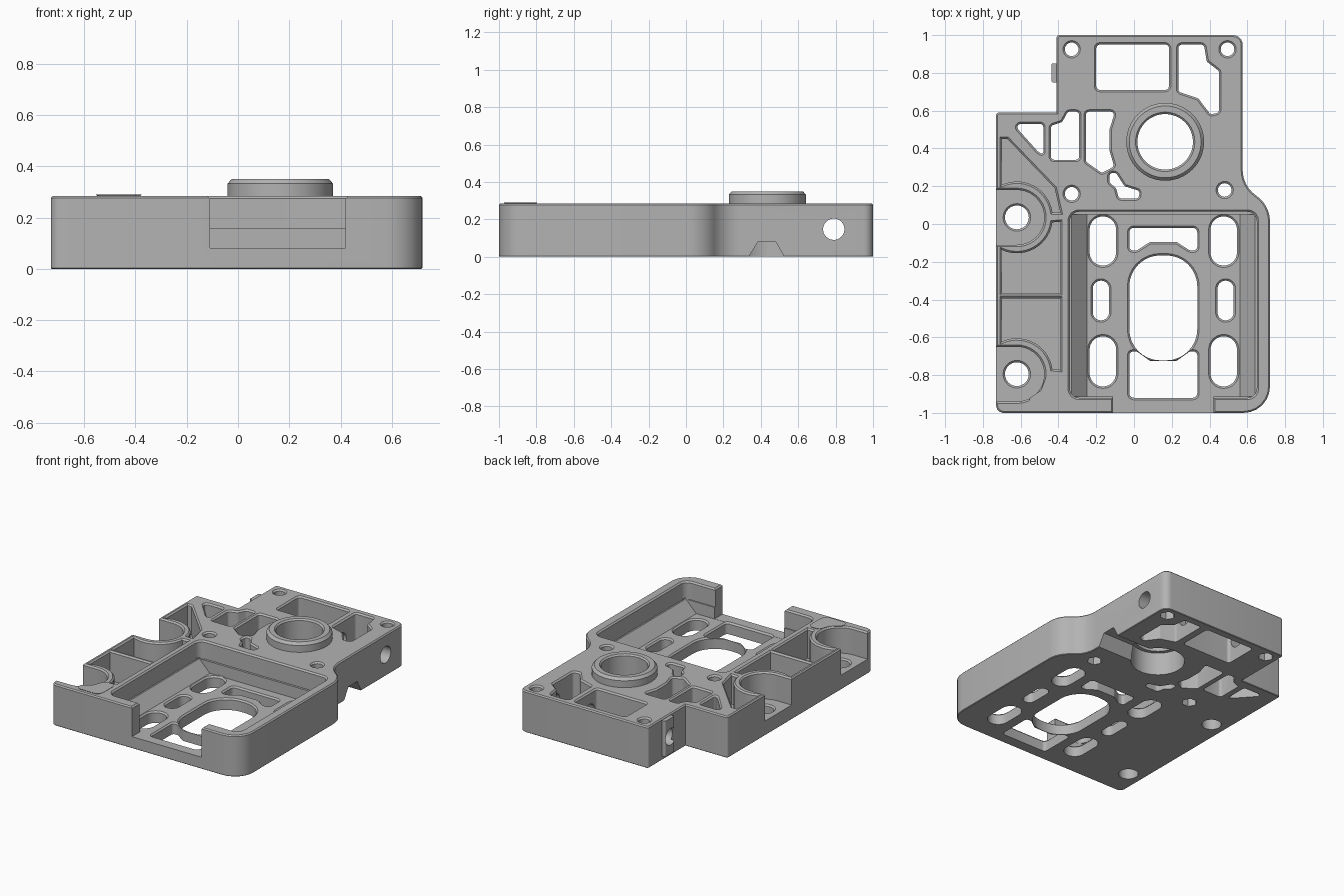
import bpy, bmesh, math
from mathutils import Vector, Matrix

if "Cube" in bpy.data.objects:
    bpy.data.objects.remove(bpy.data.objects["Cube"], do_unlink=True)

TOP, FLOOR = 0.285, 0.08
ALONG_X = Matrix(((0, 0, 1, 0), (1, 0, 0, 0), (0, 1, 0, 0), (0, 0, 0, 1)))
ALONG_Y = Matrix(((1, 0, 0, 0), (0, 0, -1, 0), (0, 1, 0, 0), (0, 0, 0, 1)))

metal = bpy.data.materials.new("machined_grey")
metal.use_nodes = True
grey = (0.45, 0.45, 0.45, 1)
metal.diffuse_color = grey
metal.node_tree.nodes["Principled BSDF"].inputs["Base Color"].default_value = grey


def rounded(points, radius, steps=6):
    """Fillet polygon corners; a third value overrides the radius."""
    out, n = [], len(points)
    for i, p in enumerate(points):
        r = p[2] if len(p) > 2 else radius
        c = Vector(p[:2])
        a, b = Vector(points[i - 1][:2]) - c, Vector(points[(i + 1) % n][:2]) - c
        half = a.angle(b) / 2
        if r <= 0 or half > 1.5:
            out.append(c)
            continue
        t = min(r / math.tan(half), 0.495 * a.length, 0.495 * b.length)
        r = t * math.tan(half)
        u, v = a.normalized(), b.normalized()
        mid = c + (u + v).normalized() * (r / math.sin(half))
        s, e = c + u * t - mid, c + v * t - mid
        start = math.atan2(s.y, s.x)
        sweep = math.atan2(s.x * e.y - s.y * e.x, s.dot(e))
        for k in range(steps + 1):
            ang = start + sweep * k / steps
            out.append(mid + Vector((math.cos(ang), math.sin(ang))) * r)
    return out


def arc(cx, cy, r, start, end, n=14):
    angles = [math.radians(start + (end - start) * k / n) for k in range(n + 1)]
    return [(cx + r * math.cos(a), cy + r * math.sin(a)) for a in angles]


def circle(cx, cy, r, n=48):
    return arc(cx, cy, r, 0, 360, n)[:-1]


def rect(x0, x1, y0, y1, r):
    return rounded([(x0, y0), (x1, y0), (x1, y1), (x0, y1)], r, 8)


def grow(points, d):
    """Offset an anticlockwise outline outwards by d."""
    out, n = [], len(points)
    for i, p in enumerate(points):
        a, b = (p - points[i - 1]).normalized(), (points[(i + 1) % n] - p).normalized()
        na, nb = Vector((a.y, -a.x)), Vector((b.y, -b.x))
        out.append(p + (na + nb) * (d / max(0.4, 1 + na.dot(nb))))
    return out


def prism(name, outline, layers, matrix=None):
    """Stack an outline through (height, offset) layers into a solid."""
    pts = [Vector(p) for p in outline]
    area = sum(pts[i - 1].x * p.y - p.x * pts[i - 1].y for i, p in enumerate(pts))
    if area < 0:
        pts.reverse()
    bm, n = bmesh.new(), len(pts)
    rings = [[bm.verts.new((p.x, p.y, z)) for p in grow(pts, d)] for z, d in layers]
    for low, high in zip(rings, rings[1:]):
        for i in range(n):
            j = (i + 1) % n
            bm.faces.new((low[i], low[j], high[j], high[i]))
    bm.faces.new(rings[0][::-1])
    bm.faces.new(rings[-1])
    if matrix:
        bm.transform(matrix)
    mesh = bpy.data.meshes.new(name)
    bm.to_mesh(mesh)
    bm.free()
    mesh.materials.append(metal)
    obj = bpy.data.objects.new(name, mesh)
    bpy.context.scene.collection.objects.link(obj)
    return obj


def volume(mesh):
    bm = bmesh.new()
    bm.from_mesh(mesh)
    result = bm.calc_volume()
    bm.free()
    return result


def combine(tool, operation="DIFFERENCE"):
    """Bake a boolean, taking the first solver whose volume change is sound."""
    before, limit = volume(body.data), 1.02 * volume(tool.data)
    mod = body.modifiers.new("combine", "BOOLEAN")
    mod.operation, mod.object = operation, tool
    baked = None
    for solver in ("EXACT", "MANIFOLD", "FLOAT"):
        mod.solver = solver
        bpy.context.view_layer.update()
        graph = bpy.context.evaluated_depsgraph_get()
        mesh = bpy.data.meshes.new_from_object(body.evaluated_get(graph))
        change = volume(mesh) - before
        if operation == "DIFFERENCE":
            change = -change
        if 0 < change < limit:
            baked = mesh
            break
        bpy.data.meshes.remove(mesh)
    body.modifiers.remove(mod)
    if baked:
        body.data = baked
    bpy.data.objects.remove(tool, do_unlink=True)


def cut(outline, bottom=-0.1, top=TOP):
    """Cut straight down from a surface, with a small chamfer at its rim."""
    combine(prism("cutter", outline, [(bottom, 0), (top - 0.01, 0), (top + 0.005, 0.015)]))


# Main plate
outline = rounded([(-0.73, -1, 0.04), (0.72, -1, 0.14), (0.72, 0.10, 0.2), (0.575, 0.2, 0.2),
                   (0.575, 1, 0.05), (-0.41, 1, 0.015), (-0.41, 0.59, 0), (-0.73, 0.59, 0.015)], 0)
body = prism("gearbox_plate", outline, [(0, -0.004), (0.004, 0), (TOP - 0.008, 0), (TOP, -0.008)])

# Raised bearing boss and side key
BX, BY = 0.165, 0.435
combine(prism("boss", circle(BX, BY, 0.206, 64), [(0.2, 0), (0.332, 0), (0.35, -0.016)]), "UNION")
combine(prism("side_key", rect(-0.437, -0.38, 0.75, 0.85, 0.008), [(0.03, 0), (0.275, 0)]), "UNION")

# Bearing bore, with the wider seat below
cut(circle(BX, BY, 0.147, 64), top=0.35)
combine(prism("seat", circle(BX, BY, 0.172, 64), [(-0.1, 0), (0.16, 0)]))

# Sunken motor bay with sloping sides and open front
cut(rect(-0.34, 0.65, -0.92, 0.065, 0.05), 0.16)
slope = [(-0.25, FLOOR), (0.56, FLOOR), (0.65, 0.17), (-0.34, 0.17)]
combine(prism("slope", slope, [(-0.05, 0), (0.912, 0)], ALONG_Y))
cut(rect(-0.11, 0.42, -1.2, -0.86, 0.02), FLOOR + 0.001)

# Openings in the bay floor, mirrored about its centre line
CX = 0.155
for side in (-1, 1):
    for x, w, y0, y1 in ((0.32, 0.07, -0.22, 0.04), (0.32, 0.07, -0.86, -0.595), (0.33, 0.043, -0.51, -0.3)):
        x = CX + side * x
        cut(rect(x - w, x + w, y0, y1, w), top=FLOOR)
cut(rect(CX - 0.18, CX + 0.18, -0.722, -0.166, 0.165), top=FLOOR)
for edge, shoulder, crown in ((-0.02, -0.14, -0.095), (-0.92, -0.675, -0.725)):
    window = [(CX - 0.18, edge), (CX + 0.18, edge), (CX + 0.18, shoulder), (CX + 0.14, shoulder),
              (CX + 0.07, crown), (CX - 0.07, crown), (CX - 0.14, shoulder), (CX - 0.18, shoulder)]
    cut(rounded(window, 0.025), top=FLOOR)

# Lightening windows through the upper plate
cut(rect(-0.2, 0.185, 0.71, 0.95, 0.02))
windows = [
    [(0.235, 0.95), (0.37, 0.95), (0.385, 0.86), (0.45, 0.81), (0.45, 0.59), (0.405, 0.58), (0.34, 0.665),
     (0.235, 0.7)],
    [(-0.64, 0.53), (-0.48, 0.53), (-0.48, 0.365), (-0.51, 0.385)],
    [(-0.29, 0.595), (-0.35, 0.595), (-0.38, 0.54), (-0.44, 0.52), (-0.44, 0.34), (-0.29, 0.34)],
    [(-0.255, 0.595), (-0.1, 0.595), (-0.13, 0.5), (-0.13, 0.39), (-0.105, 0.305), (-0.17, 0.27),
     (-0.255, 0.33)],
    [(-0.13, 0.27), (-0.095, 0.27), (-0.05, 0.2), (0.03, 0.175), (0.025, 0.135), (-0.08, 0.135),
     (-0.095, 0.19), (-0.13, 0.22)],
]
for w in windows:
    cut(rounded(w, 0.018, 4))

# Screw holes with hexagonal nut seats underneath
for x, y in ((-0.33, 0.925), (0.495, 0.925), (-0.33, 0.16), (0.48, 0.18)):
    cut(circle(x, y, 0.036, 24))
    combine(prism("nut_seat", circle(x, y, 0.05, 6), [(-0.1, 0), (0.06, 0)]))

# Side flange: open scallops around its mounting holes
SX, SY, MID = -0.62, 0.035, -0.38
for y in (SY, 2 * MID - SY):
    cut([(-0.9, y - 0.145)] + arc(SX, y, 0.145, -90, 90, 20) + [(-0.9, y + 0.145)], 0.1)
    cut(circle(SX, y, 0.063, 32), top=0.1)

# Side flange: blind pockets
pocket = [(-0.7, MID + 0.015), (-0.39, MID + 0.015), (-0.39, 0.012)] + arc(SX, SY, 0.19, -8, -115)
cut(pocket, FLOOR)
cut([(x, 2 * MID - y) for x, y in pocket], FLOOR)
cut(arc(SX, SY, 0.19, 8, 115) + [(-0.7, 0.45), (-0.67, 0.45), (-0.42, 0.19), (-0.39, 0.06)], FLOOR)
corner = [(-0.39, -0.81), (-0.39, -0.92), (-0.4, -0.96), (-0.54, -0.96), (-0.54, -0.93), (-0.48, -0.89),
          (-0.45, -0.81)]
cut(rounded(corner, 0.015, 4), FLOOR)

# Cross hole for a shaft and the tapered channel to the bore
combine(prism("cross_hole", circle(0.79, 0.147, 0.057, 32), [(-0.6, 0), (0.7, 0)], ALONG_X))
channel = [(0.335, -0.05), (0.335, 0), (0.385, FLOOR), (0.48, FLOOR), (0.525, 0), (0.525, -0.05)]
combine(prism("channel", channel, [(BX, 0), (0.8, 0)], ALONG_X))

bpy.ops.object.select_all(action="DESELECT")
body.select_set(True)
bpy.context.view_layer.objects.active = body
bpy.ops.object.shade_smooth_by_angle(angle=math.radians(30))
